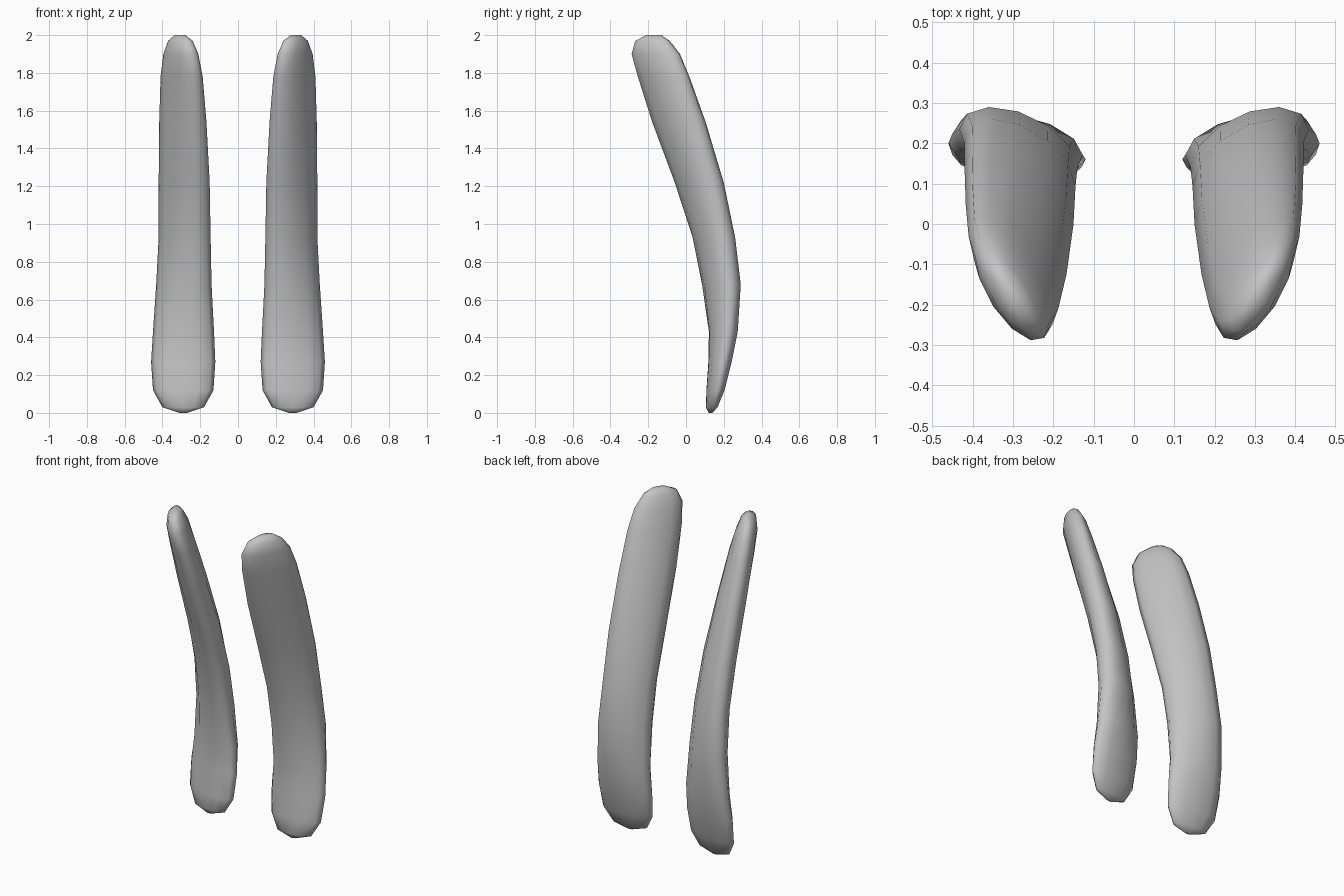
import bpy
import bmesh
from math import cos, sin, pi, radians

cube = bpy.data.objects.get("Cube")
if cube:
    bpy.data.objects.remove(cube)

grey = bpy.data.materials.new("plain grey")
grey.use_nodes = True
colour = (0.55, 0.55, 0.55, 1)
grey.diffuse_color = colour
grey.node_tree.nodes["Principled BSDF"].inputs["Base Color"].default_value = colour

# Height, inner x, outer x, front y, back y, skew angle of each oval section
SECTIONS = [
    (0.00, 0.27, 0.31, 0.12, 0.14, 72),
    (0.03, 0.18, 0.40, 0.105, 0.168, 72),
    (0.12, 0.13, 0.45, 0.107, 0.205, 72),
    (0.27, 0.12, 0.46, 0.117, 0.243, 72),
    (0.43, 0.127, 0.45, 0.12, 0.275, 70),
    (0.68, 0.14, 0.433, 0.085, 0.29, 63),
    (0.93, 0.145, 0.42, 0.035, 0.26, 61),
    (1.22, 0.15, 0.42, -0.06, 0.20, 57),
    (1.54, 0.167, 0.417, -0.18, 0.105, 53),
    (1.78, 0.187, 0.41, -0.257, 0.02, 50),
    (1.90, 0.21, 0.395, -0.29, -0.03, 50),
    (1.97, 0.24, 0.37, -0.27, -0.085, 50),
    (2.00, 0.28, 0.335, -0.21, -0.13, 50),
]
SIDES = 12


def make_ear(name, side):
    """Loft skewed ovals into one closed, leaning ear; side is +1 or -1."""
    bm = bmesh.new()
    rings = []
    for z, x0, x1, y0, y1, skew in SECTIONS:
        ring = []
        for i in range(SIDES):
            t = 2 * pi * i / SIDES
            x = (x0 + x1) / 2 + (x1 - x0) / 2 * cos(t)
            y = (y0 + y1) / 2 + (y1 - y0) / 2 * cos(t - radians(skew))
            ring.append(bm.verts.new((side * x, y, z)))
        rings.append(ring)
    for low, high in zip(rings, rings[1:]):
        for i in range(SIDES):
            j = (i + 1) % SIDES
            bm.faces.new((low[i], low[j], high[j], high[i]))
    # Rounded end caps
    bm.faces.new(rings[0])
    bm.faces.new(rings[-1])
    bmesh.ops.recalc_face_normals(bm, faces=bm.faces[:])
    for face in bm.faces:
        face.smooth = True
    mesh = bpy.data.meshes.new(name)
    bm.to_mesh(mesh)
    bm.free()
    mesh.materials.append(grey)
    bpy.context.collection.objects.link(bpy.data.objects.new(name, mesh))


make_ear("left_ear", 1)
make_ear("right_ear", -1)
